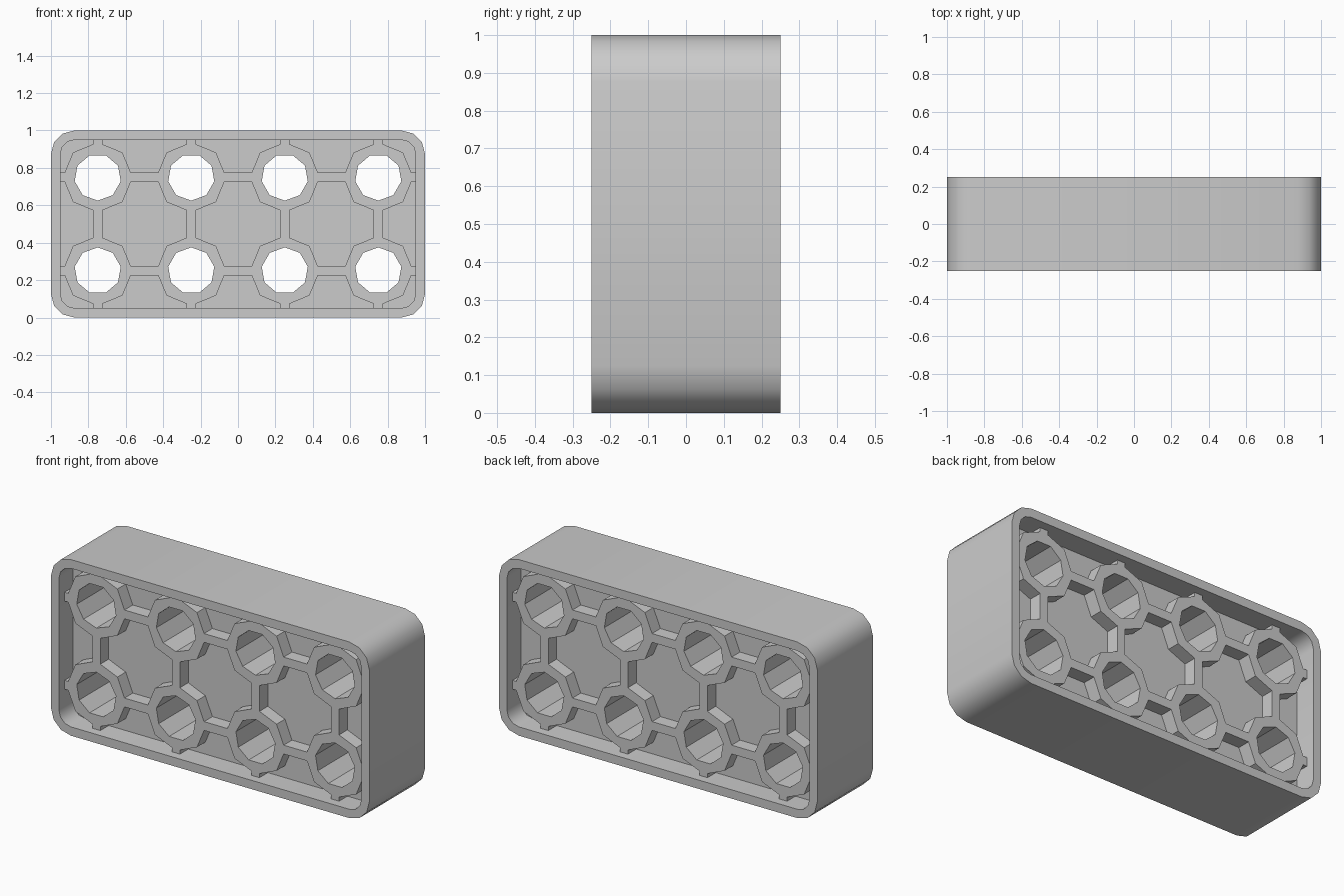
import bpy, bmesh, math

cube = bpy.data.objects.get("Cube")
if cube:
    bpy.data.objects.remove(cube, do_unlink=True)

GREY = bpy.data.materials.new("matte_grey")
GREY.use_nodes = True
GREY.diffuse_color = (0.6, 0.6, 0.6, 1)
GREY.node_tree.nodes["Principled BSDF"].inputs["Base Color"].default_value = (0.6, 0.6, 0.6, 1)

COLUMNS = (-0.75, -0.25, 0.25, 0.75)
ROWS = (0.25, 0.75)
WEB, PLATE, RIM = 0.2, 0.125, 0.25      # half depths


def polygon(cx, cz, radius, sides, start):
    """Regular polygon in the x-z plane."""
    angles = [start + math.tau * i / sides for i in range(sides)]
    return [(cx + radius * math.cos(a), cz + radius * math.sin(a)) for a in angles]


def rounded_outline(inset, radius=0.125, steps=3):
    """Rounded rectangle, moved inward by inset."""
    points = []
    for quarter, (sx, sz) in enumerate(((1, 1), (-1, 1), (-1, -1), (1, -1))):
        for i in range(steps + 1):
            a = math.pi / 2 * (quarter + i / steps)
            points.append((sx * (1 - radius) + (radius - inset) * math.cos(a),
                           0.5 + sz * (0.5 - radius) + (radius - inset) * math.sin(a)))
    return points


def bar(x0, x1, z0, z1):
    return [(x0, z0), (x1, z0), (x1, z1), (x0, z1)]


def finish(name, bm):
    bmesh.ops.recalc_face_normals(bm, faces=bm.faces)
    mesh = bpy.data.meshes.new(name)
    bm.to_mesh(mesh)
    bm.free()
    obj = bpy.data.objects.new(name, mesh)
    bpy.context.collection.objects.link(obj)
    mesh.materials.append(GREY)
    return obj


def prisms(name, outlines, half):
    """Extrude each outline from -half to +half along y."""
    bm = bmesh.new()
    for outline in outlines:
        front = [bm.verts.new((x, -half, z)) for x, z in outline]
        back = [bm.verts.new((x, half, z)) for x, z in outline]
        bm.faces.new(front)
        bm.faces.new(back[::-1])
        for i in range(len(outline)):
            j = (i + 1) % len(outline)
            bm.faces.new((front[i], back[i], back[j], front[j]))
    return finish(name, bm)


def combine(target, tool, operation):
    """Apply a boolean and discard the tool."""
    mod = target.modifiers.new(operation, 'BOOLEAN')
    mod.operation, mod.solver, mod.object = operation, 'EXACT', tool
    bpy.context.view_layer.objects.active = target
    bpy.ops.object.modifier_apply(modifier=mod.name)
    bpy.data.objects.remove(tool, do_unlink=True)


# Outer frame: a rounded band with flat rims front and back
bm = bmesh.new()
loops = [[bm.verts.new((x, y, z)) for x, z in rounded_outline(inset)]
         for inset, y in ((0, -RIM), (0, RIM), (0.05, RIM), (0.05, -RIM))]
for k, loop in enumerate(loops):
    following = loops[(k + 1) % len(loops)]
    for i in range(len(loop)):
        j = (i + 1) % len(loop)
        bm.faces.new((loop[i], loop[j], following[j], following[i]))
frame = finish("outer_frame", bm)

# Core: octagonal bosses, crossing ribs and a middle plate
core = prisms("ribbed_core", [polygon(x, z, 0.187, 8, 0) for x in COLUMNS for z in ROWS], WEB)
ribs = prisms("cross_ribs", [bar(-0.97, 0.97, z - 0.025, z + 0.025) for z in ROWS], WEB)
combine(core, ribs, 'UNION')
ribs = prisms("upright_ribs", [bar(x - 0.025, x + 0.025, 0.03, 0.97) for x in COLUMNS], WEB)
combine(core, ribs, 'UNION')
combine(core, prisms("middle_plate", [rounded_outline(0.03)], PLATE), 'UNION')

# Nine-sided through holes, mirrored between the two rows
holes = prisms("hole_cutter", [polygon(x, z, 0.125, 9, math.copysign(math.pi / 2, 0.5 - z))
                               for x in COLUMNS for z in ROWS], 0.4)
combine(core, holes, 'DIFFERENCE')

# Tidy flat faces and shade the rounded corners
bm = bmesh.new()
bm.from_mesh(core.data)
bmesh.ops.remove_doubles(bm, verts=bm.verts, dist=0.0001)
bmesh.ops.dissolve_limit(bm, angle_limit=0.01, verts=bm.verts, edges=bm.edges)
bm.to_mesh(core.data)
bm.free()

bpy.ops.object.select_all(action='DESELECT')
for obj in (frame, core):
    obj.select_set(True)
bpy.context.view_layer.objects.active = frame
bpy.ops.object.shade_smooth_by_angle(angle=math.radians(35))
